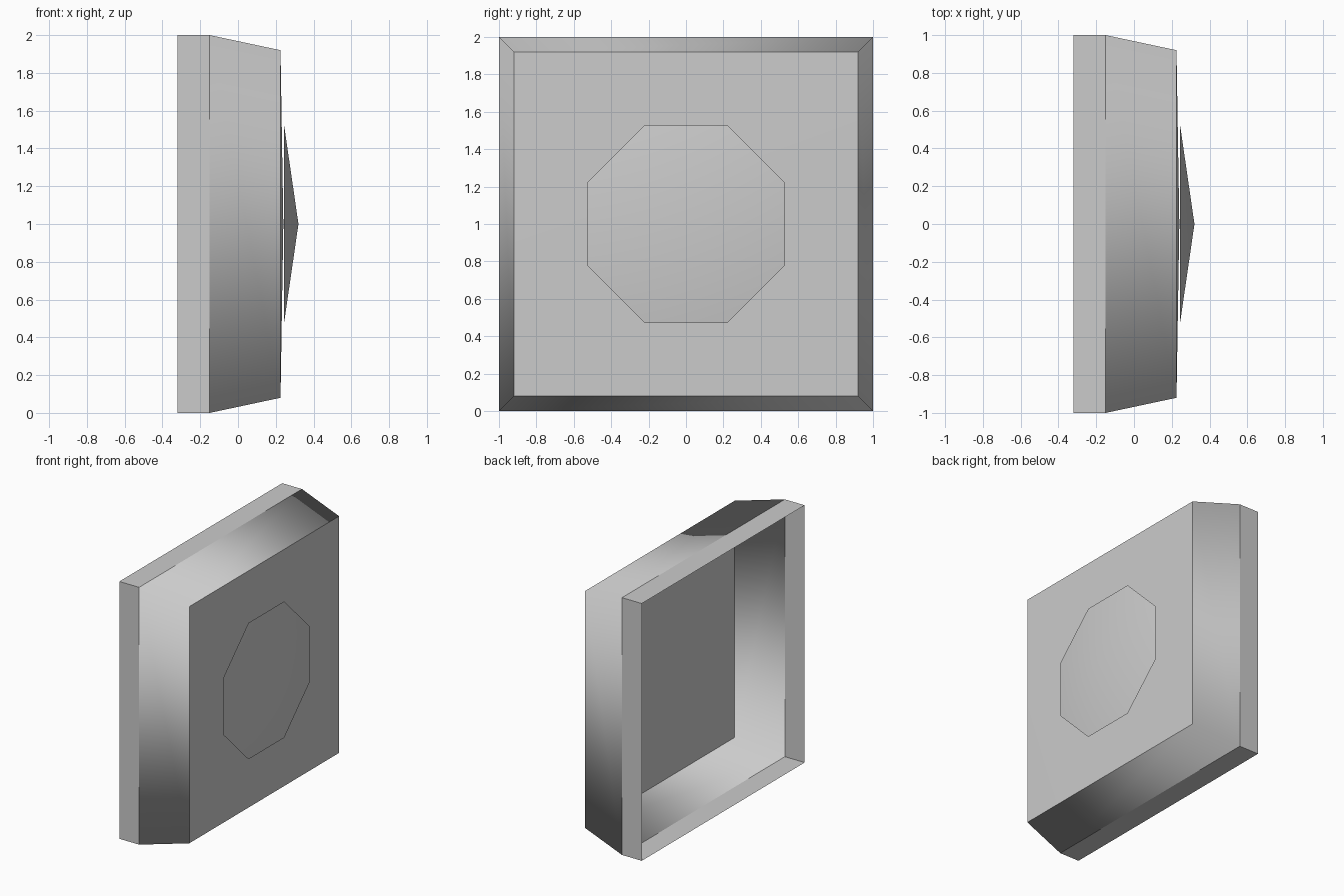
import bpy
import math

if "Cube" in bpy.data.objects:
    bpy.data.objects.remove(bpy.data.objects["Cube"])

grey = bpy.data.materials.new("light grey")
grey.diffuse_color = (0.6, 0.6, 0.6, 1)
grey.use_nodes = True
grey.node_tree.nodes["Principled BSDF"].inputs["Base Color"].default_value = grey.diffuse_color


def ring(x, n, radius):
    """Regular ring around the x axis, with flat sides top and bottom."""
    angles = [math.pi / n + 2 * math.pi * i / n for i in range(n)]
    return [(x, radius * math.cos(a), 1 + radius * math.sin(a)) for a in angles]


def build(name, verts, faces, smooth=False):
    mesh = bpy.data.meshes.new(name)
    mesh.from_pydata(verts, [], faces)
    mesh.materials.append(grey)
    mesh.polygons.foreach_set("use_smooth", [smooth] * len(mesh.polygons))
    obj = bpy.data.objects.new(name, mesh)
    bpy.context.collection.objects.link(obj)
    return obj


def band(name, x0, half0, x1, half1, smooth):
    """Four thin walls joining two squares."""
    r2 = math.sqrt(2)
    verts = ring(x0, 4, half0 * r2) + ring(x1, 4, half1 * r2)
    faces = [(i + 4, i, (i + 1) % 4, (i + 1) % 4 + 4) for i in range(4)]
    return build(name, verts, [f[::-1] for f in faces], smooth)


def shallow_cone(name, x0, n, radius, apex):
    """Fan of triangles rising slightly to a centre point."""
    verts = ring(x0, n, radius) + [(apex, 0, 1)]
    return build(name, verts, [(i, (i + 1) % n, n) for i in range(n)], True)


# Straight rim around the open back
band("back_rim", -0.32, 1.0, -0.15, 1.0, False)
# Tapered walls, softly shaded around the corners
band("tapered_wall", -0.15, 1.0, 0.225, 0.92, True)
# Very slightly raised front panel
shallow_cone("front_panel", 0.225, 4, 0.92 * math.sqrt(2), 0.24)
# Eight-sided raised centre
shallow_cone("centre_boss", 0.243, 8, 0.53 / math.cos(math.pi / 8), 0.32)
